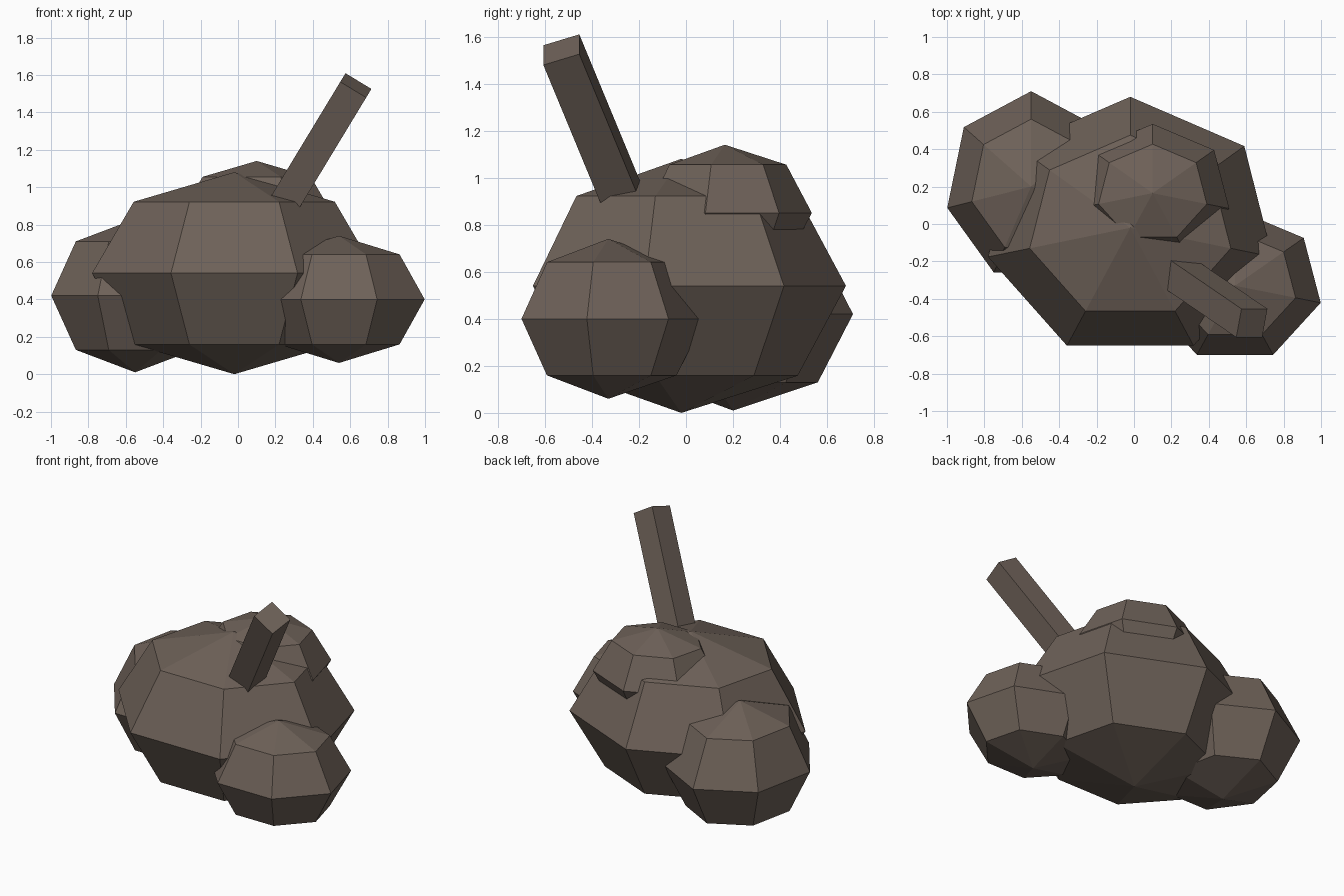
import bpy
import bmesh
from math import radians
from mathutils import Euler, Matrix, Vector

cube = bpy.data.objects.get("Cube")
if cube:
    bpy.data.objects.remove(cube, do_unlink=True)

# Single earthy brown for every part
COLOUR = (0.155, 0.12, 0.098, 1.0)
brown = bpy.data.materials.new("earth brown")
brown.use_nodes = True
brown.diffuse_color = COLOUR
bsdf = brown.node_tree.nodes["Principled BSDF"]
bsdf.inputs["Base Color"].default_value = COLOUR
bsdf.inputs["Roughness"].default_value = 0.9


def add_object(name, bm):
    mesh = bpy.data.meshes.new(name)
    bm.to_mesh(mesh)
    bm.free()
    mesh.materials.append(brown)
    obj = bpy.data.objects.new(name, mesh)
    bpy.context.collection.objects.link(obj)
    return obj


def lump(name, centre, radii):
    """Seven-sided, four-band faceted ellipsoid with a corner towards +y."""
    bm = bmesh.new()
    bmesh.ops.create_uvsphere(bm, u_segments=7, v_segments=4, radius=1)
    # Turn the rim so that one corner points exactly to +y
    rim = max((v.co for v in bm.verts if abs(v.co.z) < 0.01), key=lambda c: c.y)
    turn = rim.xy.angle_signed(Vector((0, 1)))
    bmesh.ops.rotate(bm, verts=bm.verts, matrix=Matrix.Rotation(-turn, 3, "Z"))
    bmesh.ops.scale(bm, verts=bm.verts, vec=radii)
    bmesh.ops.translate(bm, verts=bm.verts, vec=centre)
    bmesh.ops.recalc_face_normals(bm, faces=bm.faces)
    return add_object(name, bm)


# Rounded lumps
lump("main_mound", (-0.02, -0.02, 0.54), (0.78, 0.70, 0.54))
lump("left_lump", (0.54, -0.33, 0.40), (0.47, 0.41, 0.34))
lump("right_lump", (-0.55, 0.20, 0.42), (0.46, 0.51, 0.41))
lump("top_lump", (0.10, 0.165, 0.85), (0.42, 0.37, 0.29))

# Square stick leaning out of the mound
tip = Vector((0.63, -0.53, 1.544))
length, width = 1.0, 0.162
lean = Euler((radians(19.5), radians(31.2), 0)).to_matrix().to_4x4()
bm = bmesh.new()
bmesh.ops.create_cube(bm, size=1)
bmesh.ops.scale(bm, verts=bm.verts, vec=(width, width, length))
bmesh.ops.translate(bm, verts=bm.verts, vec=(0, 0, -length / 2))
bmesh.ops.transform(bm, verts=bm.verts, matrix=Matrix.Translation(tip) @ lean)
add_object("stick", bm)
